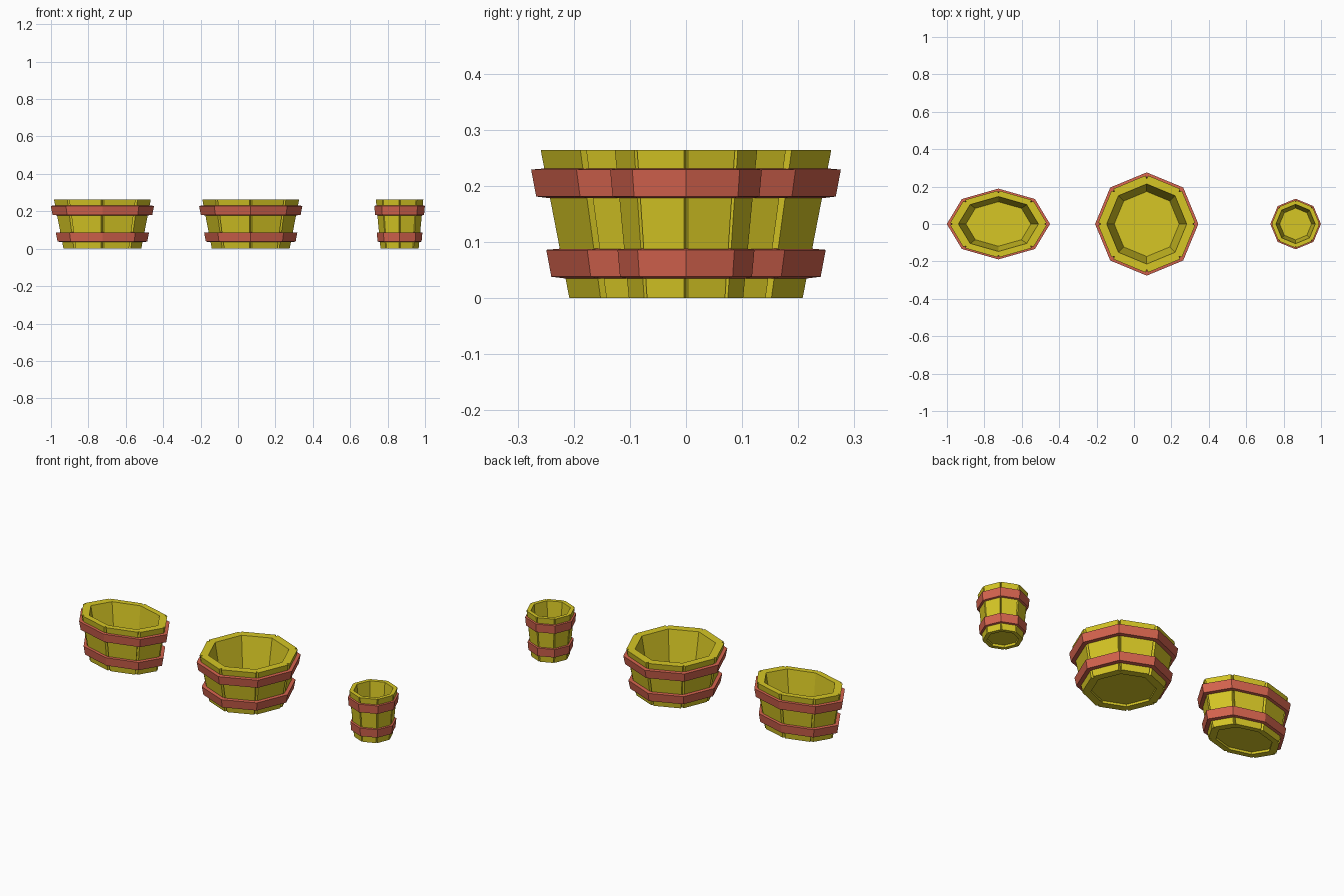
import bpy, bmesh
from math import sin, cos, pi
from mathutils import Vector

cube = bpy.data.objects.get("Cube")
if cube:
    bpy.data.objects.remove(cube)

SIDES = 8
HEIGHT = 0.264
GAP = 0.008       # half width of the groove between staves
DEPTH = 0.018     # groove depth


def make_material(name, rgb):
    mat = bpy.data.materials.new(name)
    mat.use_nodes = True
    colour = (*rgb, 1)
    mat.diffuse_color = colour
    node = next(n for n in mat.node_tree.nodes if n.type == "BSDF_PRINCIPLED")
    node.inputs["Base Color"].default_value = colour
    return mat


wood = make_material("yellow wood", (0.67, 0.565, 0.018))
copper = make_material("red copper", (0.66, 0.125, 0.076))


def corner(k, r, z):
    a = 2 * pi * k / SIDES
    return Vector((r * cos(a), r * sin(a), z))


def finish(bm, name, mat, place):
    """Scale the mesh to its tub's outline and add it to the scene."""
    cx, sx, sy = place
    for v in bm.verts:
        v.co.x = v.co.x * sx + cx
        v.co.y *= sy
    bmesh.ops.remove_doubles(bm, verts=bm.verts, dist=0.0001)
    bmesh.ops.recalc_face_normals(bm, faces=bm.faces)
    mesh = bpy.data.meshes.new(name)
    bm.to_mesh(mesh)
    bm.free()
    mesh.materials.append(mat)
    bpy.context.collection.objects.link(bpy.data.objects.new(name, mesh))


def stave_outline(k, outer, inner, z):
    a, b = corner(k, outer, z), corner(k + 1, outer, z)
    step = (b - a).normalized() * GAP
    return [a + step, b - step, corner(k + 1, outer - DEPTH, z),
            corner(k + 1, inner, z), corner(k, inner, z),
            corner(k, outer - DEPTH, z)]


def staves(name, place):
    """Ring of tapered staves with V grooves at the corners."""
    bm = bmesh.new()
    for k in range(SIDES):
        low = [bm.verts.new(p) for p in stave_outline(k, 0.211, 0.166, 0)]
        top = [bm.verts.new(p) for p in stave_outline(k, 0.262, 0.214, HEIGHT)]
        bm.faces.new(low)
        bm.faces.new(top)
        for i in (0, 1, 3, 5):      # sides facing the open
            j = (i + 1) % 6
            bm.faces.new((low[i], low[j], top[j], top[i]))
    finish(bm, name, wood, place)


def lathe(name, profile, mat, place, closed):
    """Sweep an (r, z) profile around the octagon, capped or as a loop."""
    bm = bmesh.new()
    rings = [[bm.verts.new(corner(k, r, z)) for k in range(SIDES)]
             for r, z in profile]
    pairs = list(zip(rings, rings[1:]))
    if closed:
        pairs.append((rings[-1], rings[0]))
    else:
        bm.faces.new(rings[0])
        bm.faces.new(rings[-1])
    for lo, hi in pairs:
        for k in range(SIDES):
            n = (k + 1) % SIDES
            bm.faces.new((lo[k], lo[n], hi[n], hi[k]))
    finish(bm, name, mat, place)


def hoop(name, z, r, place):
    profile = [(r - 0.024, z - 0.003), (r, z), (r + 0.009, z + 0.048),
               (r - 0.015, z + 0.05)]
    lathe(name, profile, copper, place, True)


# Centre x, x scale and y scale of each tub
tubs = {
    "oval_tub": (-0.725, 1, 0.685),
    "round_tub": (0.068, 1, 1),
    "small_bucket": (0.864, 0.49, 0.49),
}
for tub, place in tubs.items():
    staves(tub + "_staves", place)
    lathe(tub + "_floor", [(0.172, 0.015), (0.178, 0.042)], wood, place, False)
    hoop(tub + "_lower_hoop", 0.038, 0.24, place)
    hoop(tub + "_upper_hoop", 0.181, 0.267, place)
